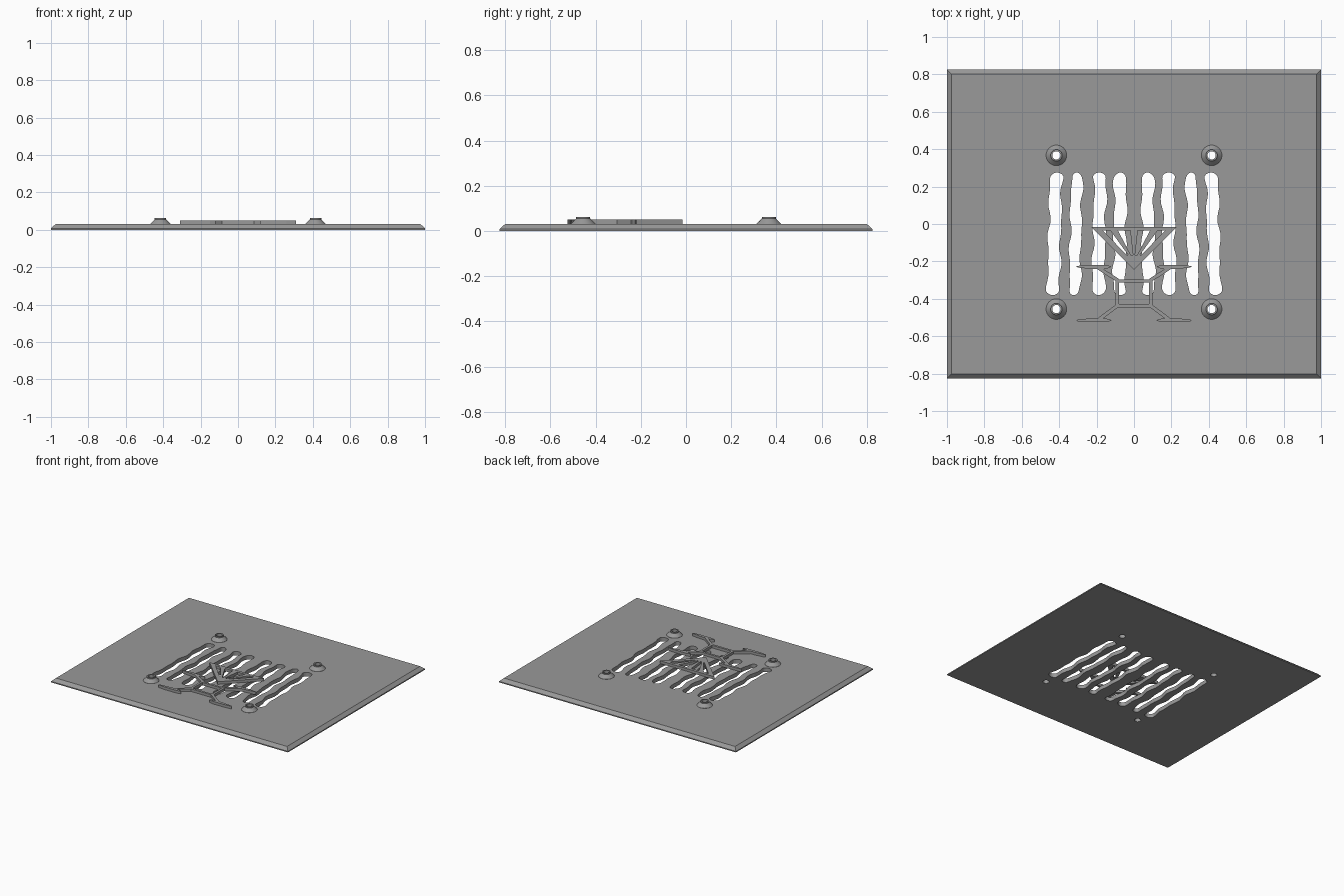
import bpy, bmesh, math
from mathutils import Vector

if "Cube" in bpy.data.objects:
    bpy.data.objects.remove(bpy.data.objects["Cube"])

grey = bpy.data.materials.new("plain grey")
grey.diffuse_color = (0.32, 0.32, 0.32, 1)
grey.use_nodes = True
grey.node_tree.nodes["Principled BSDF"].inputs["Base Color"].default_value = grey.diffuse_color


def make(name, bm):
    bmesh.ops.recalc_face_normals(bm, faces=bm.faces)
    me = bpy.data.meshes.new(name)
    bm.to_mesh(me)
    bm.free()
    me.materials.append(grey)
    ob = bpy.data.objects.new(name, me)
    bpy.context.collection.objects.link(ob)
    return ob


def prism(bm, pts, z0, z1):
    """Upright prism over a 2D outline."""
    lo = [bm.verts.new((x, y, z0)) for x, y in pts]
    hi = [bm.verts.new((x, y, z1)) for x, y in pts]
    bm.faces.new(lo[::-1])
    bm.faces.new(hi)
    n = len(pts)
    for i in range(n):
        j = (i + 1) % n
        bm.faces.new((lo[i], lo[j], hi[j], hi[i]))


def loft(bm, rings, closed=False):
    """Skin a stack of equal rings; closed joins the last ring to the first."""
    vs = [[bm.verts.new(p) for p in r] for r in rings]
    n, m = len(vs[0]), len(vs)
    for a in range(m if closed else m - 1):
        b = (a + 1) % m
        for i in range(n):
            j = (i + 1) % n
            bm.faces.new((vs[a][i], vs[a][j], vs[b][j], vs[b][i]))
    if not closed:
        bm.faces.new(vs[0][::-1])
        bm.faces.new(vs[-1])


def circle(cx, cy, r, z, n=40):
    return [(cx + r * math.cos(math.tau * i / n), cy + r * math.sin(math.tau * i / n), z)
            for i in range(n)]


def bar(a, b, w):
    """Rectangle outline along a line."""
    a, b = Vector(a), Vector(b)
    d = (b - a).normalized() * w / 2
    s = Vector((-d.y, d.x))
    return [tuple(p) for p in (a - s, b - s, b + s, a + s)]


# Base plate with bevelled rim
def rect(x, y, z):
    return [(-x, -y, z), (x, -y, z), (x, y, z), (-x, y, z)]


bm = bmesh.new()
loft(bm, [rect(1, 0.826, 0), rect(1, 0.826, 0.008), rect(0.976, 0.802, 0.03)])
plate = make("base_plate", bm)

# Wavy vent slots and screw holes, cut through the plate
# (x at bottom, x at top, half width, phase)
slots = [(0.432, 0.416, 0.031, 0.4), (0.318, 0.306, 0.028, 2.0),
         (0.192, 0.180, 0.031, 3.6), (0.078, 0.072, 0.031, 5.0)]
posts = [(sx * 0.415, y) for sx in (-1, 1) for y in (0.367, -0.455)]
Y0, Y1, N = -0.38, 0.275, 36
bm = bmesh.new()
for xb, xt, w, ph in slots:
    right, left = [], []
    for i in range(N + 1):
        t = 0.5 - 0.5 * math.cos(math.pi * i / N)
        y = Y0 + (Y1 - Y0) * t
        end = min(1, min(y - Y0, Y1 - y) / 0.03)
        half = w * math.sqrt(max(0, 1 - (1 - end) ** 2)) + 0.001
        cx = xb + (xt - xb) * t + 0.005 * math.sin(17 * t + ph)
        half *= 1 + 0.13 * math.sin(27 * t + ph * 1.7)
        right.append((cx + half, y))
        left.append((cx - half, y))
    outline = right + left[::-1]
    prism(bm, outline, -0.1, 0.1)
    prism(bm, [(-x, y) for x, y in outline], -0.1, 0.1)
for x, y in posts:
    loft(bm, [circle(x, y, 0.022, -0.1), circle(x, y, 0.022, 0.1)])
cutter = make("slot_cutter", bm)
mod = plate.modifiers.new("cut", "BOOLEAN")
mod.operation, mod.solver, mod.object = "DIFFERENCE", "EXACT", cutter
bpy.context.view_layer.update()
cut = bpy.data.meshes.new_from_object(plate.evaluated_get(bpy.context.evaluated_depsgraph_get()))
plate.modifiers.clear()
plate.data = cut
bpy.data.objects.remove(cutter)

# Conical screw standoffs with a short neck
for k, (x, y) in enumerate(posts):
    bm = bmesh.new()
    profile = [(0.022, 0.029), (0.055, 0.029), (0.055, 0.031), (0.031, 0.055),
               (0.031, 0.063), (0.022, 0.063)]
    loft(bm, [circle(x, y, r, z) for r, z in profile], closed=True)
    ob = make(f"screw_standoff_{k + 1}", bm)
    bpy.context.view_layer.objects.active = ob
    ob.select_set(True)
    bpy.ops.object.shade_smooth_by_angle(angle=math.radians(25))
    ob.select_set(False)

Z0, Z1 = 0.028, 0.05

# Fan emblem: top bar, solid tip and rays
bm = bmesh.new()
prism(bm, [(-0.23, -0.015), (-0.209, -0.036), (0.209, -0.036), (0.23, -0.015)], Z0, Z1)
prism(bm, [(0, -0.245), (0.08, -0.165), (-0.08, -0.165)], Z0, Z1)
# (top inner x, top outer x, bottom inner x, bottom outer x)
for a, b, c, d in [(0.165, 0.209, 0.04, 0.08), (0.085, 0.125, 0.018, 0.032)]:
    for s in (-1, 1):
        prism(bm, [(s * a, -0.036), (s * b, -0.036), (s * d, -0.165), (s * c, -0.165)], Z0, Z1)
prism(bm, [(-0.02, -0.036), (0.02, -0.036), (0.006, -0.165), (-0.006, -0.165)], Z0, Z1)
make("fan_emblem", bm)

# Frame emblem: crossbars, uprights and splayed arms
bm = bmesh.new()
for y in (-0.305, -0.437):
    prism(bm, bar((-0.098, y), (0.098, y), 0.017), Z0, Z1)
for s in (-1, 1):
    prism(bm, bar((s * 0.09, -0.30), (s * 0.09, -0.44), 0.017), Z0, Z1)
    prism(bm, bar((s * 0.085, -0.302), (s * 0.19, -0.235), 0.019), Z0, Z1)
    prism(bm, bar((s * 0.085, -0.434), (s * 0.185, -0.508), 0.019), Z0, Z1)
make("emblem_frame", bm)

# Flat tapered feet at the ends of the arms
bm = bmesh.new()
foot = [(0.31, -0.006), (0.26, -0.012), (0.15, -0.012), (0.12, -0.004),
        (0.13, 0.004), (0.18, 0.012), (0.24, 0.008), (0.30, 0.002)]
for s in (-1, 1):
    prism(bm, [(s * x, -0.513 + y) for x, y in foot], Z0, Z1)
    prism(bm, [(s * x, -0.231 - y) for x, y in foot], Z0, Z1)
make("emblem_feet", bm)
